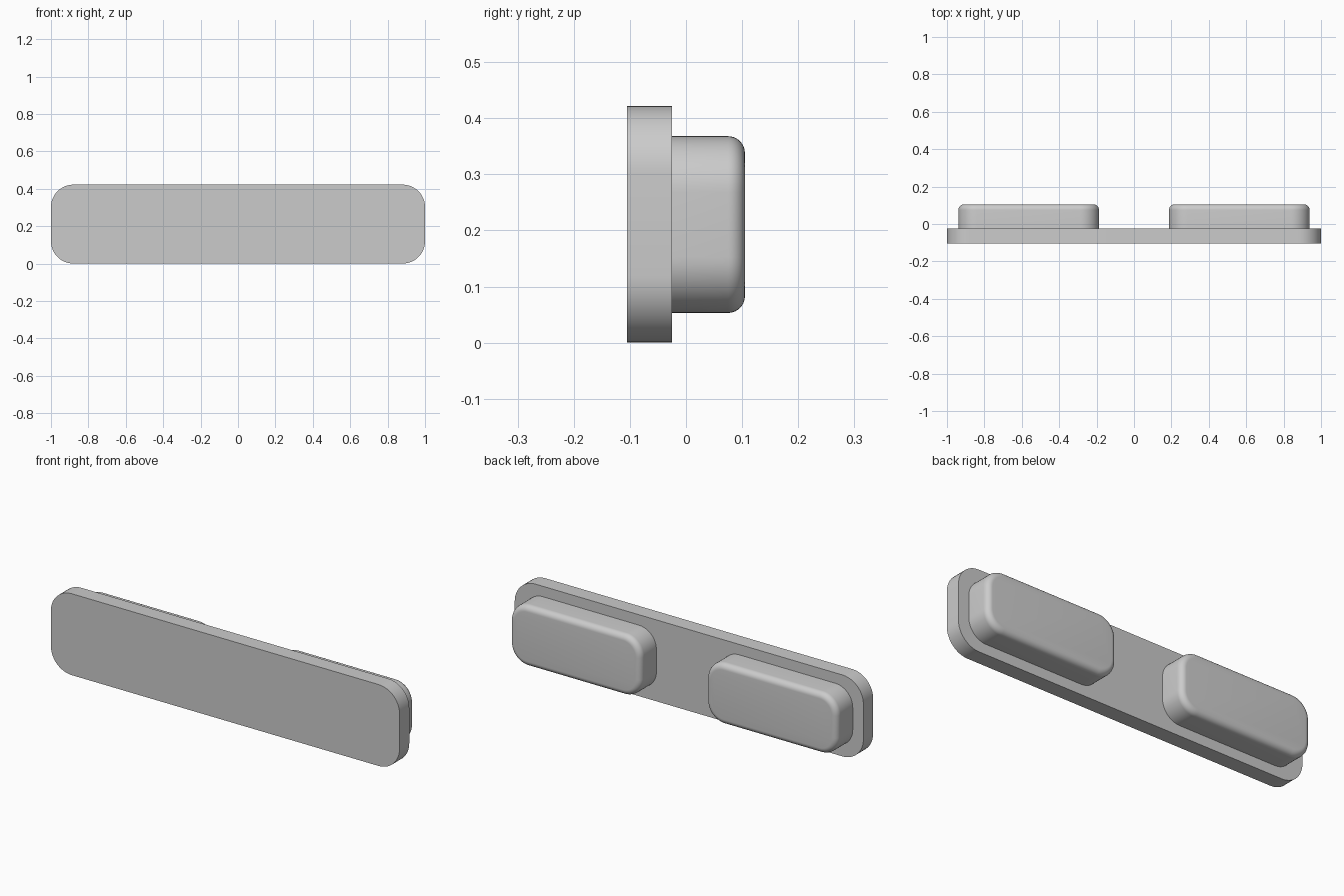
import bpy
import bmesh
from math import cos, sin, pi, radians

cube = bpy.data.objects.get("Cube")
if cube:
    bpy.data.objects.remove(cube, do_unlink=True)

grey = bpy.data.materials.new("plain grey")
grey.use_nodes = True
grey.diffuse_color = (0.6, 0.6, 0.6, 1)
grey.node_tree.nodes["Principled BSDF"].inputs["Base Color"].default_value = (0.6, 0.6, 0.6, 1)


def rounded_slab(name, x, z, y, radius, fillet=0.0, steps=12):
    """Rounded rectangle over x and z, extruded along y, with an optional rear fillet."""
    bm = bmesh.new()
    corners = [(x[1], z[1], -1, -1), (x[0], z[1], 1, -1),
               (x[0], z[0], 1, 1), (x[1], z[0], -1, 1)]
    ring = []
    for i, (cx, cz, sx, sz) in enumerate(corners):
        for k in range(steps + 1):
            a = (i + k / steps) * pi / 2
            ring.append(bm.verts.new((cx + radius * (sx + cos(a)), y[0],
                                      cz + radius * (sz + sin(a)))))
    base = bm.faces.new(ring)
    out = bmesh.ops.extrude_face_region(bm, geom=[base], use_keep_orig=True)
    top = [v for v in out["geom"] if isinstance(v, bmesh.types.BMVert)]
    bmesh.ops.translate(bm, verts=top, vec=(0, y[1] - y[0], 0))
    bmesh.ops.recalc_face_normals(bm, faces=bm.faces)
    if fillet:
        rim = [e for e in bm.edges if all(v in top for v in e.verts)]
        bmesh.ops.bevel(bm, geom=rim, offset=fillet, offset_type='OFFSET',
                        segments=8, profile=0.5, affect='EDGES')
    mesh = bpy.data.meshes.new(name)
    bm.to_mesh(mesh)
    bm.free()
    mesh.materials.append(grey)
    obj = bpy.data.objects.new(name, mesh)
    bpy.context.collection.objects.link(obj)
    bpy.ops.object.select_all(action='DESELECT')
    obj.select_set(True)
    bpy.context.view_layer.objects.active = obj
    bpy.ops.object.shade_smooth_by_angle(angle=radians(30))


# Front plate
rounded_slab("front_plate", (-1, 1), (0, 0.422), (-0.105, -0.025), 0.12)

# Pair of soft-edged pads on the back
for name, x in (("left_pad", (0.187, 0.939)), ("right_pad", (-0.939, -0.187))):
    rounded_slab(name, x, (0.053, 0.368), (-0.025, 0.105), 0.1, fillet=0.03)
